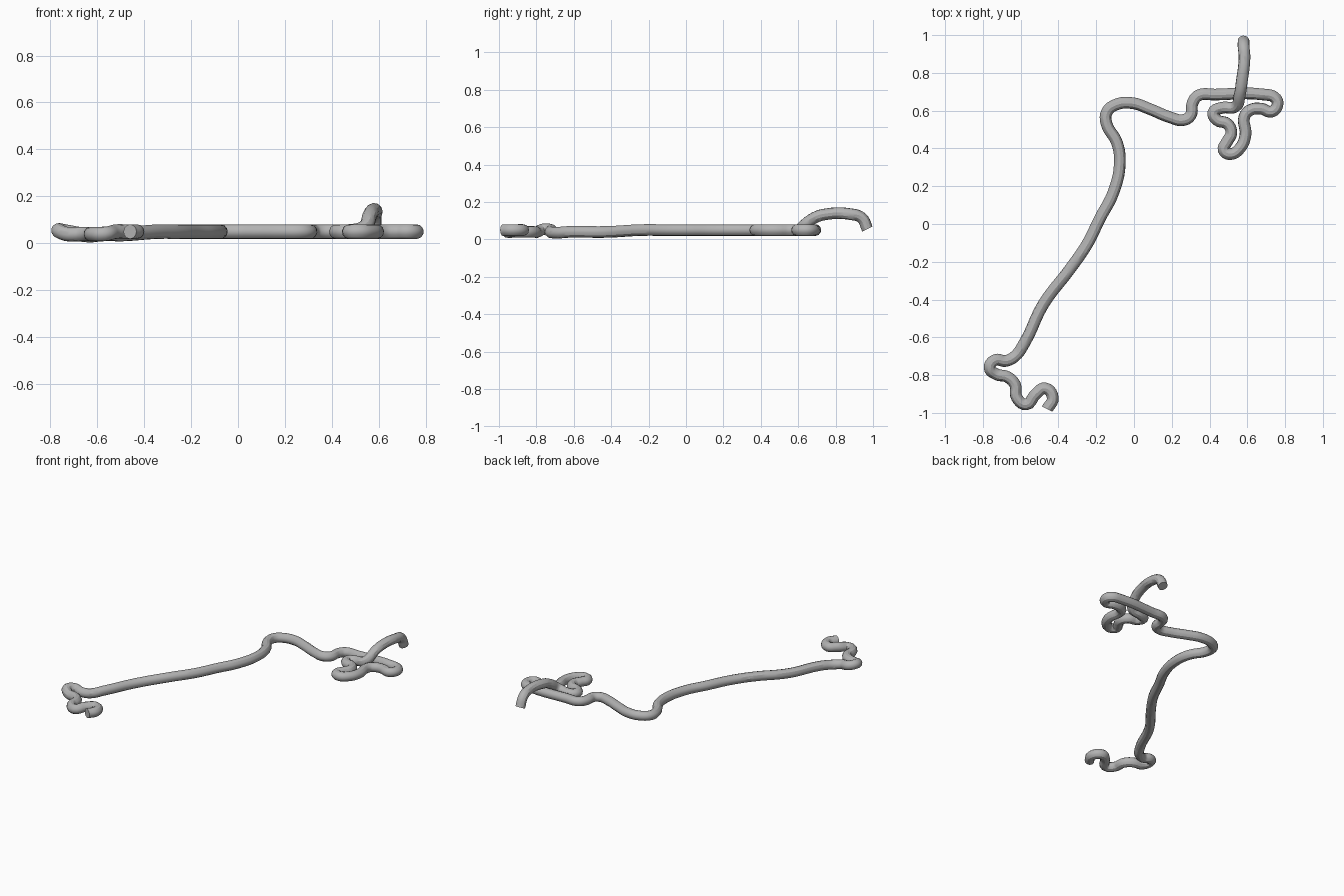
import bpy

RADIUS = 0.031
FLOOR_HEIGHT = 5  # usual centre height of the tube, in hundredths

default_cube = bpy.data.objects.get("Cube")
if default_cube:
    bpy.data.objects.remove(default_cube, do_unlink=True)


def flat_material(name, colour):
    material = bpy.data.materials.new(name)
    material.use_nodes = True
    material.diffuse_color = colour
    shader = material.node_tree.nodes["Principled BSDF"]
    shader.inputs["Base Color"].default_value = colour
    shader.inputs["Roughness"].default_value = 0.6
    return material


def lying(points, height=FLOOR_HEIGHT):
    """Give flat path points a constant height."""
    return [(x, y, height) for x, y in points]


# Path sections, in hundredths of a unit
front_hook = lying([(-46, -98), (-43, -92), (-47, -87), (-52, -90)])
front_hook += lying([(-57, -95.5), (-62, -92), (-63, -85), (-67, -81), (-73, -79.5)], 4)
front_corner = [(-76.5, -76, 5.5), (-73.5, -72, 5), (-68, -72.5, 4), (-63, -70, 3.5)]
long_run = lying([(-58, -63), (-48, -42.5)], 4)
long_run += lying([(-34, -24), (-25, -11), (-18, 3), (-11, 16.5), (-7.5, 32),
                   (-9, 43), (-14.5, 53), (-14.5, 59), (-10, 63), (-1, 64)])
back_run = lying([(8, 61), (19, 56.5), (26, 55), (30, 57.5), (31, 64),
                  (34, 68), (43, 68.5), (69, 68.5)])
loop = lying([(74.5, 67), (76, 63.5), (73, 59.5), (67.5, 61), (62, 60.5),
              (58.5, 57), (59, 47), (56, 40), (51, 37), (47.5, 39),
              (49.5, 44), (51.5, 48), (49.5, 53), (44, 55), (42, 59), (46.5, 61.5)])
raised_tail = [(53.5, 62, 6.5), (56, 68.5, 11.5), (57, 75, 13.5),
               (58.5, 88, 13.5), (58, 94, 11.5), (58, 97, 5.5)]
path = front_hook + front_corner + long_run + back_run + loop + raised_tail

# One continuous round tube swept along the path
curve = bpy.data.curves.new("bent_tube", "CURVE")
curve.dimensions = "3D"
curve.resolution_u = 5
curve.bevel_depth = RADIUS
curve.bevel_resolution = 4
curve.use_fill_caps = True
spline = curve.splines.new("BEZIER")
spline.bezier_points.add(len(path) - 1)
for knot, point in zip(spline.bezier_points, path):
    knot.co = [value / 100 for value in point]
    knot.handle_left_type = knot.handle_right_type = "AUTO"

tube = bpy.data.objects.new("bent_tube", curve)
bpy.context.collection.objects.link(tube)
curve.materials.append(flat_material("plain grey", (0.45, 0.45, 0.45, 1)))

# Turn the sweep into a smooth mesh with crisp end caps
bpy.ops.object.select_all(action="DESELECT")
tube.select_set(True)
bpy.context.view_layer.objects.active = tube
bpy.ops.object.convert(target="MESH")
bpy.ops.object.shade_smooth_by_angle()
